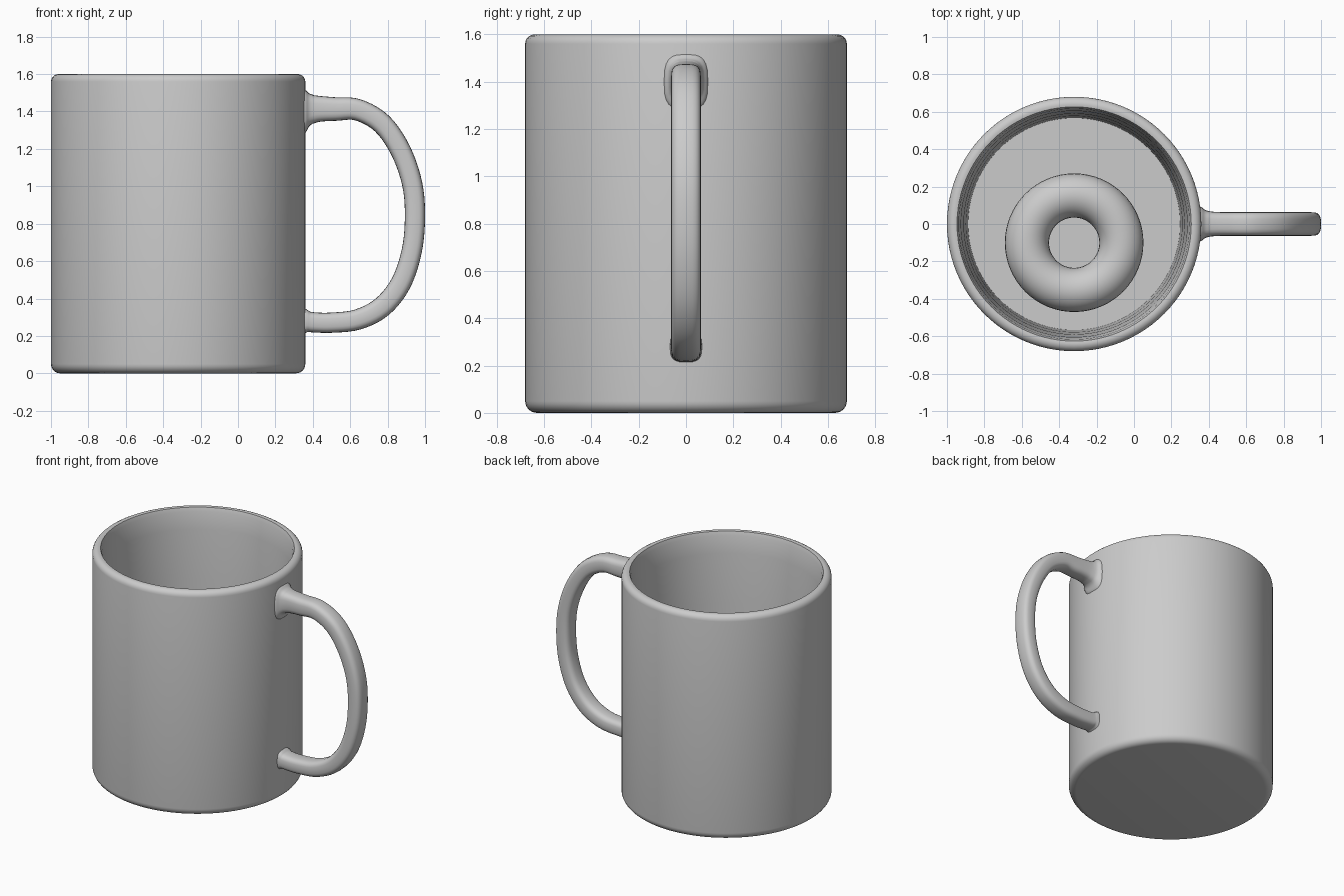
import bpy, bmesh, math
from mathutils import Vector

if "Cube" in bpy.data.objects:
    bpy.data.objects.remove(bpy.data.objects["Cube"])

CX = -0.32  # axis of the cup


def finish(name, bm, angle=50):
    bmesh.ops.recalc_face_normals(bm, faces=bm.faces)
    mesh = bpy.data.meshes.new(name)
    bm.to_mesh(mesh)
    bm.free()
    ob = bpy.data.objects.new(name, mesh)
    bpy.context.collection.objects.link(ob)
    bpy.ops.object.select_all(action='DESELECT')
    ob.select_set(True)
    bpy.context.view_layer.objects.active = ob
    bpy.ops.object.shade_smooth_by_angle(angle=math.radians(angle))
    return ob


def bridge(bm, a, b):
    n = len(a)
    for i in range(n):
        bm.faces.new((a[i], a[(i + 1) % n], b[(i + 1) % n], b[i]))


def lathe(name, profile, segs=96):
    bm = bmesh.new()
    rings = [[bm.verts.new((CX + r * math.cos(2 * math.pi * i / segs),
                            r * math.sin(2 * math.pi * i / segs), z))
              for i in range(segs)] for r, z in profile]
    for a, b in zip(rings, rings[1:]):
        bridge(bm, a, b)
    bm.faces.new(rings[0])
    bm.faces.new(rings[-1])
    return finish(name, bm)


def arc(r, z, rad, a0, a1, steps=6):
    return [(r + rad * math.cos(math.radians(a0 + (a1 - a0) * i / steps)),
             z + rad * math.sin(math.radians(a0 + (a1 - a0) * i / steps)))
            for i in range(steps + 1)]


def catmull(pts, steps=5):
    pts = [Vector(p) for p in pts]
    out = []
    for i in range(len(pts) - 1):
        p0, p1, p2, p3 = pts[max(i - 1, 0)], pts[i], pts[i + 1], pts[min(i + 2, len(pts) - 1)]
        for k in range(steps):
            t = k / steps
            out.append(0.5 * (2 * p1 + (p2 - p0) * t + (2 * p0 - 5 * p1 + 4 * p2 - p3) * t ** 2
                              + (3 * p1 - p0 - 3 * p2 + p3) * t ** 3))
    return out + [pts[-1]]


# Cup: rounded foot, straight outside, rounded rim, tapering inside, flat floor
FLOOR = 0.09
lathe("cup_body", arc(0.63, 0.05, 0.05, -90, 0) + arc(0.64, 1.56, 0.04, 0, 110)
      + [(0.617, 1.57), (0.605, 1.45), (0.59, 1.1), (0.578, 0.6), (0.57, 0.2), (0.567, FLOOR)])

# Handle: stations of x, z, half thickness, half width
stations = [(0.33, 1.40, 0.135, 0.10), (0.36, 1.40, 0.115, 0.09), (0.385, 1.41, 0.085, 0.073),
            (0.43, 1.414, 0.07, 0.065), (0.52, 1.413, 0.063, 0.063), (0.64, 1.409, 0.058, 0.063),
            (0.77, 1.335, 0.056, 0.063), (0.87, 1.19, 0.055, 0.063), (0.932, 1.01, 0.054, 0.063),
            (0.946, 0.83, 0.054, 0.063), (0.928, 0.65, 0.054, 0.063), (0.87, 0.48, 0.055, 0.063),
            (0.77, 0.355, 0.056, 0.063), (0.64, 0.288, 0.055, 0.063), (0.50, 0.271, 0.054, 0.063),
            (0.40, 0.273, 0.054, 0.063), (0.37, 0.28, 0.06, 0.066), (0.33, 0.28, 0.085, 0.07)]
path = catmull([Vector(s) for s in stations])
bm = bmesh.new()
rings = []
N = 24
for i, p in enumerate(path):
    d = path[min(i + 1, len(path) - 1)] - path[max(i - 1, 0)]
    if p[0] < 0.4:  # joints meet the wall squarely
        d = Vector((1 if i < len(path) / 2 else -1, 0, 0, 0))
    nrm = Vector((-d[1], 0, d[0])).normalized()
    ring = []
    for k in range(N):
        a = 2 * math.pi * k / N
        c, s = math.cos(a), math.sin(a)
        u = math.copysign(abs(c) ** 0.65, c) * p[2]
        v = math.copysign(abs(s) ** 0.65, s) * p[3]
        ring.append(bm.verts.new(Vector((p[0], v, p[1])) + nrm * u))
    rings.append(ring)
for a, b in zip(rings, rings[1:]):
    bridge(bm, a, b)
bm.faces.new(rings[0])
bm.faces.new(rings[-1])
finish("handle", bm)

# Ring lying off-centre on the floor inside the cup
bpy.ops.mesh.primitive_torus_add(major_radius=0.2525, minor_radius=0.118, major_segments=64,
                                 minor_segments=28, location=(CX, -0.10, FLOOR + 0.06))
ring = bpy.context.object
ring.name = "inner_ring"
bpy.ops.object.shade_smooth_by_angle(angle=math.radians(60))
